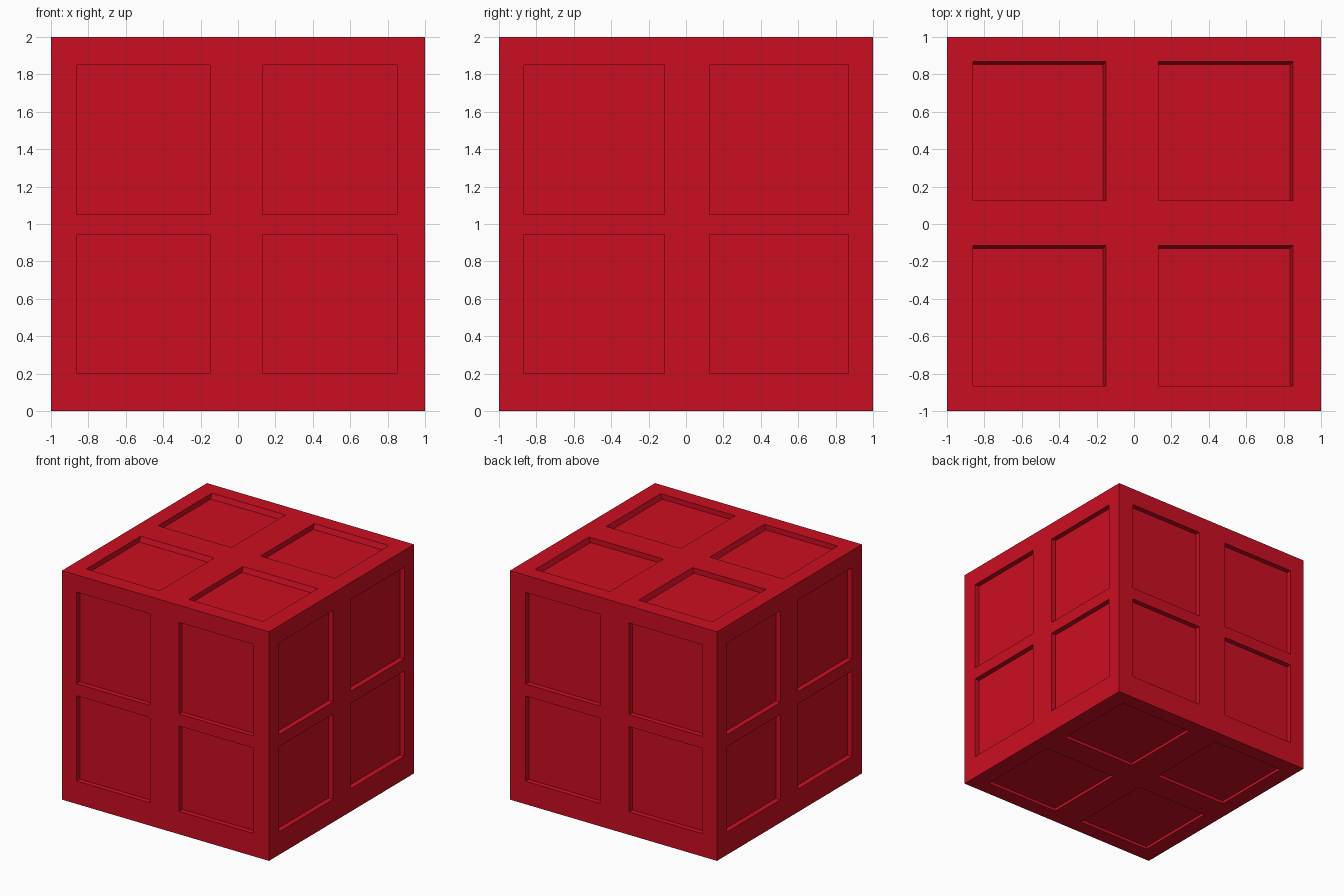
import bpy, bmesh
from mathutils import Vector

cube = bpy.data.objects.get("Cube")
if cube:
    bpy.data.objects.remove(cube, do_unlink=True)

# Panel spans along each axis
SPANS = [
    [(-0.86, -0.15), (0.13, 0.85)],
    [(-0.865, -0.115), (0.125, 0.868)],
    [(0.2, 0.945), (1.05, 1.85)],
]
DEPTH, BASE_DEPTH, SLOPE = 0.045, 0.025, 0.016

# Red paint
red = bpy.data.materials.new("red paint")
red.use_nodes = True
color = (0.6, 0.0045, 0.0155, 1)
red.diffuse_color = color
red.node_tree.nodes["Principled BSDF"].inputs["Base Color"].default_value = color

# Block, scored along every panel edge
bm = bmesh.new()
bmesh.ops.create_cube(bm, size=2)
bmesh.ops.translate(bm, verts=bm.verts, vec=(0, 0, 1))
for axis, spans in enumerate(SPANS):
    normal = Vector((0, 0, 0))
    normal[axis] = 1
    for edge in [e for span in spans for e in span]:
        bmesh.ops.bisect_plane(bm, geom=bm.verts[:] + bm.edges[:] + bm.faces[:],
                               plane_co=normal * edge, plane_no=normal)


def is_panel(face):
    """True when the face lies inside a panel span on both of its own axes."""
    center = face.calc_center_median()
    face_axis = max(range(3), key=lambda a: abs(face.normal[a]))
    return all(any(lo < center[a] < hi for lo, hi in SPANS[a])
               for a in range(3) if a != face_axis)


# Recessed panels on all six sides, shallower underneath
bm.normal_update()
panels = [f for f in bm.faces if is_panel(f)]
underside = [f for f in panels if f.normal.z < -0.5]
upper = [f for f in panels if f.normal.z > 0.5]
others = [f for f in panels if f not in underside]
for faces, depth in ((underside, BASE_DEPTH), (others, DEPTH)):
    bmesh.ops.inset_individual(bm, faces=faces, thickness=0, depth=-depth)

# Top panels have sloped walls on their +x and +y sides
for face in upper:
    center = face.calc_center_median()
    for vert in face.verts:
        for a in (0, 1):
            if vert.co[a] > center[a]:
                vert.co[a] -= SLOPE

mesh = bpy.data.meshes.new("panelled_block")
bm.to_mesh(mesh)
bm.free()
mesh.materials.append(red)
block = bpy.data.objects.new("panelled_block", mesh)
bpy.context.collection.objects.link(block)
